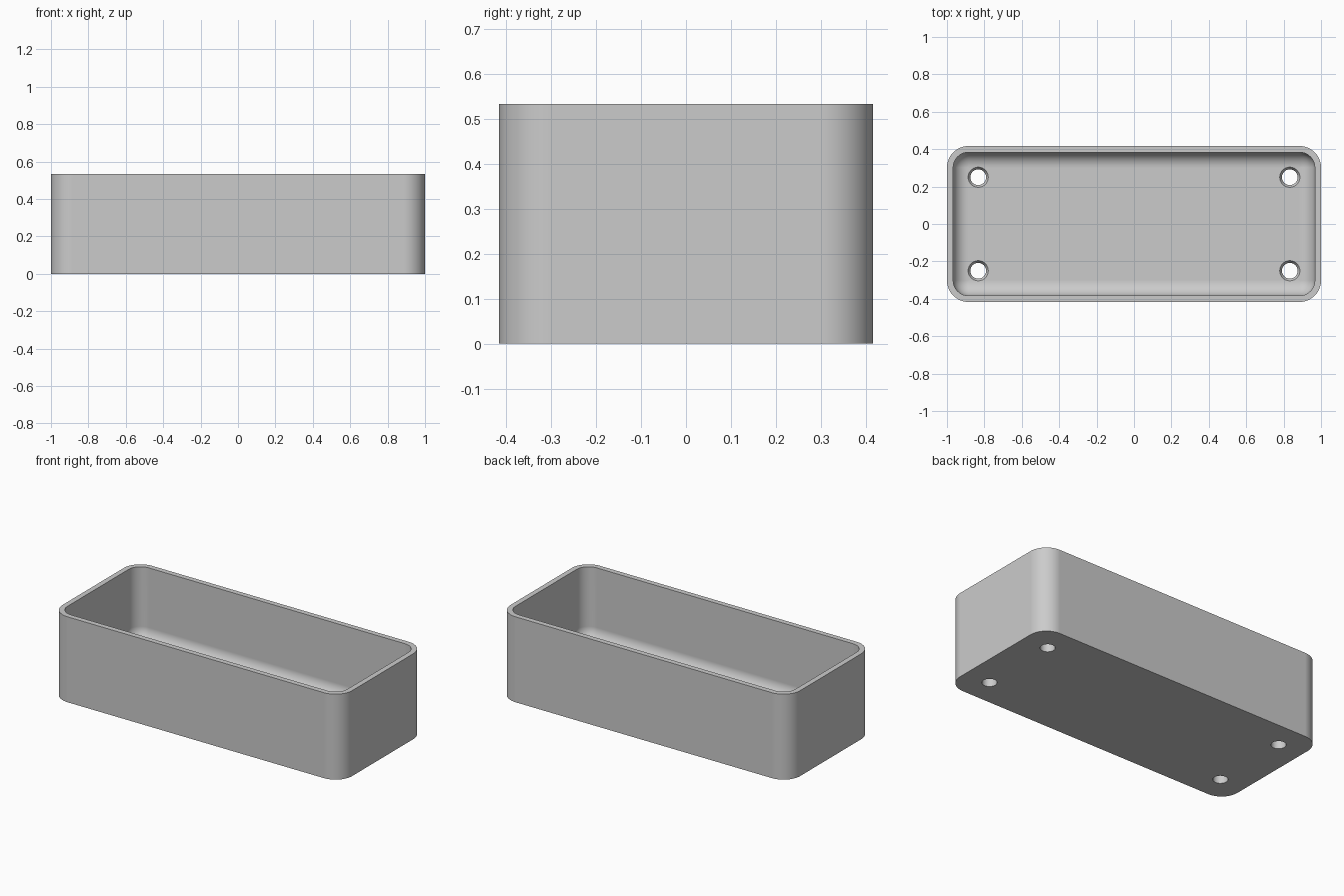
import bpy, bmesh, math

if "Cube" in bpy.data.objects:
    bpy.data.objects.remove(bpy.data.objects["Cube"], do_unlink=True)

HALF_X, HALF_Y, HEIGHT = 1.0, 0.4167, 0.5333
WALL, FLOOR, CORNER, FILLET, STEPS = 0.0333, 0.08, 0.115, 0.081, 12

grey = bpy.data.materials.new("light grey")
grey.use_nodes = True
grey.diffuse_color = (0.6, 0.6, 0.6, 1)
grey.node_tree.nodes["Principled BSDF"].inputs["Base Color"].default_value = (0.6, 0.6, 0.6, 1)


def rounded_loop(bm, inset, z):
    """Rounded rectangle of vertices, drawn in from the outer wall."""
    r = CORNER - inset
    verts = []
    for q, (sx, sy) in enumerate([(1, 1), (-1, 1), (-1, -1), (1, -1)]):
        for i in range(STEPS + 1):
            a = (q + i / STEPS) * math.pi / 2
            verts.append(bm.verts.new((sx * (HALF_X - inset - r) + r * math.cos(a),
                                       sy * (HALF_Y - inset - r) + r * math.sin(a), z)))
    return verts


# Tray: outer wall, rim, inner wall, floor fillet
levels = [(0, 0), (0, HEIGHT), (WALL, HEIGHT)]
for i in range(STEPS + 1):
    a = i / STEPS * math.pi / 2
    levels.append((WALL + FILLET * (1 - math.cos(a)), FLOOR + FILLET * (1 - math.sin(a))))

bm = bmesh.new()
loops = [rounded_loop(bm, inset, z) for inset, z in levels]
for low, high in zip(loops, loops[1:]):
    n = len(low)
    for i in range(n):
        j = (i + 1) % n
        bm.faces.new((low[i], low[j], high[j], high[i]))
bm.faces.new(loops[0][::-1])
bm.faces.new(loops[-1])
bmesh.ops.recalc_face_normals(bm, faces=bm.faces)
mesh = bpy.data.meshes.new("tray")
bm.to_mesh(mesh)
bm.free()
mesh.materials.append(grey)
tray = bpy.data.objects.new("tray", mesh)
bpy.context.collection.objects.link(tray)

# Four screw holes, flaring towards the inside
bm = bmesh.new()
for sx in (-1, 1):
    for sy in (-1, 1):
        profile = [(0.042, -0.05), (0.042, 0.06), (0.054, FLOOR), (0.054, 0.15)]
        rings = []
        for r, z in profile:
            rings.append([bm.verts.new((sx * 0.833 + r * math.cos(k * math.pi / 20),
                                        sy * 0.25 + r * math.sin(k * math.pi / 20), z))
                          for k in range(40)])
        for low, high in zip(rings, rings[1:]):
            for k in range(40):
                m = (k + 1) % 40
                bm.faces.new((low[k], low[m], high[m], high[k]))
        bm.faces.new(rings[0][::-1])
        bm.faces.new(rings[-1])
mesh = bpy.data.meshes.new("hole_cutter")
bm.to_mesh(mesh)
bm.free()
mesh.materials.append(grey)
cutter = bpy.data.objects.new("hole_cutter", mesh)
bpy.context.collection.objects.link(cutter)
cutter.hide_render = True

cut = tray.modifiers.new("screw holes", "BOOLEAN")
cut.operation, cut.solver, cut.object = "DIFFERENCE", "EXACT", cutter
bpy.context.view_layer.objects.active = tray
bpy.ops.object.select_all(action="DESELECT")
tray.select_set(True)
bpy.ops.object.modifier_apply(modifier=cut.name)
bpy.data.objects.remove(cutter, do_unlink=True)

# Smooth rounded walls, crisp rim
bpy.ops.object.shade_smooth_by_angle(angle=math.radians(30))
weighted = tray.modifiers.new("weighted normals", "WEIGHTED_NORMAL")
weighted.keep_sharp = True
